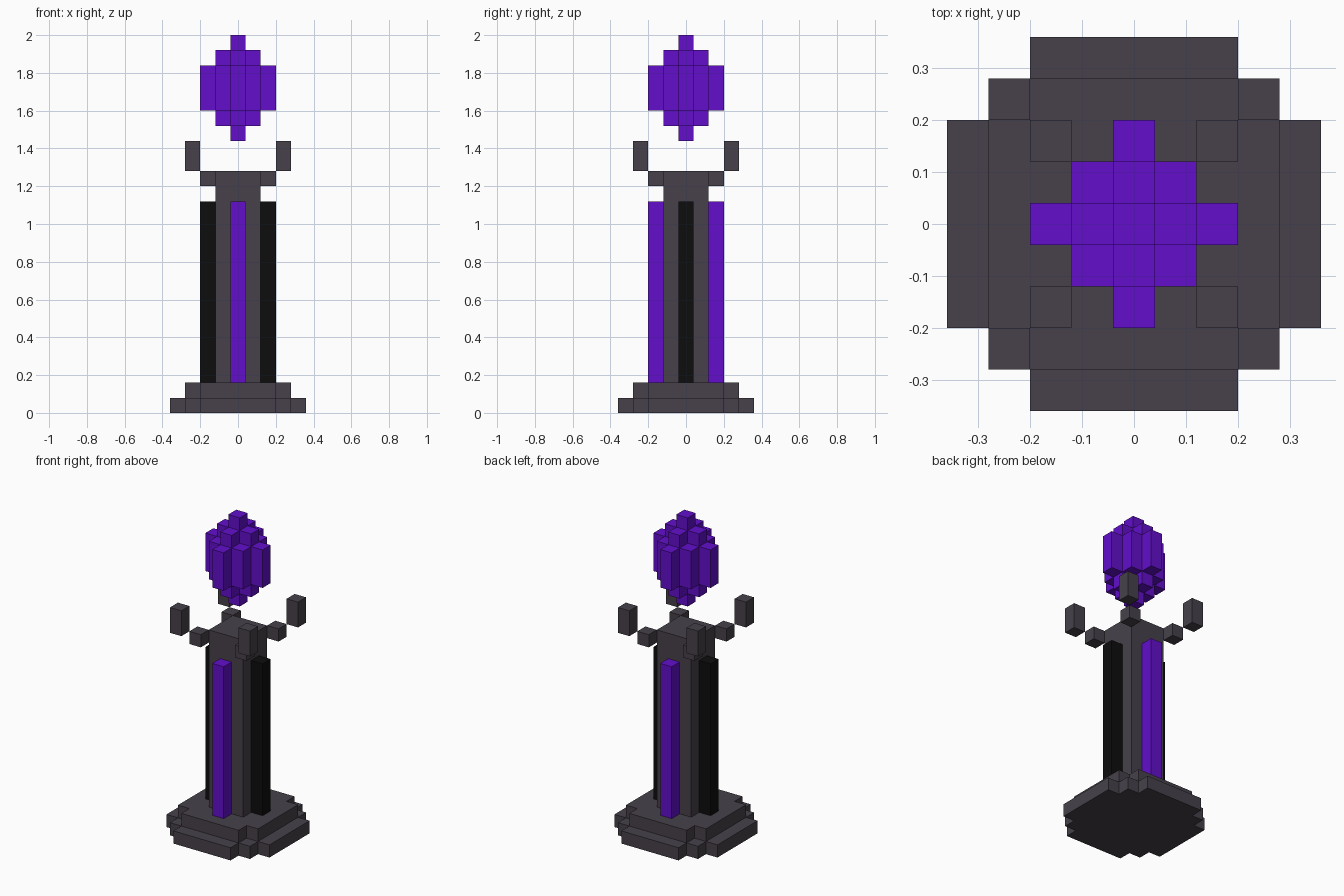
import bpy, bmesh

if "Cube" in bpy.data.objects:
    bpy.data.objects.remove(bpy.data.objects["Cube"])

V = 0.08  # edge of one block


def material(name, rgb):
    m = bpy.data.materials.new(name)
    m.diffuse_color = (*rgb, 1)
    m.use_nodes = True
    m.node_tree.nodes["Principled BSDF"].inputs["Base Color"].default_value = m.diffuse_color
    return m


STONE = material("dark_stone", (0.063, 0.053, 0.069))
PURPLE = material("purple_crystal", (0.122, 0.0045, 0.597))
BLACK = material("black_inlay", (0.004, 0.004, 0.004))


def stepped(*corner):
    """Repeat the corner points of one quadrant four times around z."""
    pts = []
    for i in range(4):
        for x, y in corner:
            for _ in range(i):
                x, y = -y, x
            pts.append((x, y))
    return pts


def rect(cx, cy, w=1.0, d=1.0):
    return [(cx - w / 2, cy - d / 2), (cx + w / 2, cy - d / 2),
            (cx + w / 2, cy + d / 2), (cx - w / 2, cy + d / 2)]


def build(name, prisms, mat):
    """One object from (outline, bottom, top) prisms, measured in blocks."""
    bm = bmesh.new()
    for outline, z0, z1 in prisms:
        low = [bm.verts.new((x * V, y * V, z0 * V)) for x, y in outline]
        high = [bm.verts.new((x * V, y * V, z1 * V)) for x, y in outline]
        bm.faces.new(low[::-1])
        bm.faces.new(high)
        n = len(low)
        for i in range(n):
            j = (i + 1) % n
            bm.faces.new((low[i], low[j], high[j], high[i]))
    me = bpy.data.meshes.new(name)
    bm.to_mesh(me)
    bm.free()
    me.materials.append(mat)
    ob = bpy.data.objects.new(name, me)
    bpy.context.collection.objects.link(ob)
    return ob


# stepped round base
build("base_lower", [(stepped((4.5, 2.5), (3.5, 2.5), (3.5, 3.5), (2.5, 3.5), (2.5, 4.5)), 0, 1)], STONE)
build("base_upper", [(stepped((3.5, 2.5), (2.5, 2.5), (2.5, 3.5)), 1, 2)], STONE)

# square column with coloured strips on its four sides
build("column", [(rect(0, 0, 3, 3), 2, 16)], STONE)
for s, side in ((-1, "first"), (1, "second")):
    build(f"purple_strip_{side}", [(rect(0, 2 * s), 2, 14)], PURPLE)
    build(f"black_strip_{side}", [(rect(2 * s, 0), 2, 14)], BLACK)

# four diagonal claws around the crystal
for sx in (-1, 1):
    for sy in (-1, 1):
        build("claw", [(rect(2 * sx, 2 * sy), 15, 16), (rect(3 * sx, 3 * sy), 16, 18)], STONE)

# floating crystal, symmetric about its middle tier
tip = rect(0, 0)
cross = stepped((1.5, 0.5), (0.5, 0.5), (0.5, 1.5))
wide = stepped((2.5, 0.5), (1.5, 0.5), (1.5, 1.5), (0.5, 1.5), (0.5, 2.5))
build("crystal", [(tip, 18, 19), (cross, 19, 20), (wide, 20, 23), (cross, 23, 24), (tip, 24, 25)], PURPLE)
